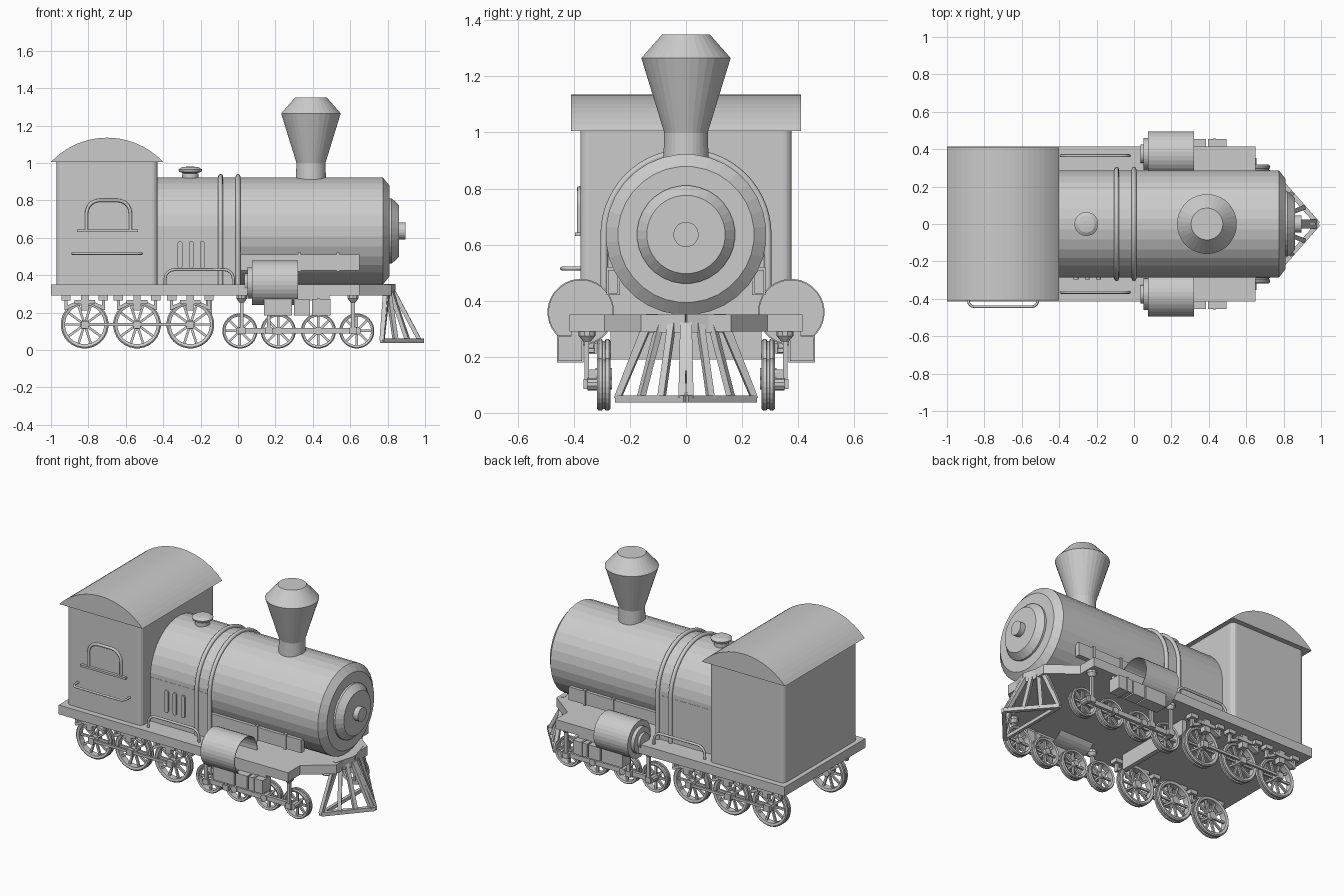
import bpy, bmesh, math
from mathutils import Vector, Matrix

if "Cube" in bpy.data.objects:
    bpy.data.objects.remove(bpy.data.objects["Cube"], do_unlink=True)

grey = bpy.data.materials.new("plain grey")
grey.use_nodes = True
grey.diffuse_color = (0.6, 0.6, 0.6, 1)
grey.node_tree.nodes["Principled BSDF"].inputs["Base Color"].default_value = (0.6, 0.6, 0.6, 1)


def add(name, bm):
    bmesh.ops.recalc_face_normals(bm, faces=bm.faces)
    me = bpy.data.meshes.new(name)
    bm.to_mesh(me)
    bm.free()
    me.materials.append(grey)
    ob = bpy.data.objects.new(name, me)
    bpy.context.collection.objects.link(ob)
    return ob


def put_box(bm, x, y, z):
    """Box from (min, max) pairs."""
    size = Vector((x[1] - x[0], y[1] - y[0], z[1] - z[0]))
    mid = Vector((sum(x), sum(y), sum(z))) / 2
    return bmesh.ops.create_cube(bm, size=1, matrix=Matrix.Translation(mid) @ Matrix.Diagonal((*size, 1)))


def box(name, x, y, z):
    bm = bmesh.new()
    put_box(bm, x, y, z)
    return add(name, bm)


def put_lathe(bm, prof, origin, axis, n=32, ring=False):
    """Spin (radius, distance) points round an axis; ring joins last to first."""
    rot = Vector((0, 0, 1)).rotation_difference(Vector(axis)).to_matrix()
    rows = []
    for r, h in prof:
        angles = [2 * math.pi * (i + 0.5) / n for i in range(n)]
        rows.append([bm.verts.new(Vector(origin) + rot @ Vector((r * math.cos(a), r * math.sin(a), h)))
                     for a in angles])
    pairs = list(zip(rows, rows[1:])) + ([(rows[-1], rows[0])] if ring else [])
    for a, b in pairs:
        for i in range(n):
            j = (i + 1) % n
            bm.faces.new((a[i], a[j], b[j], b[i]))
    if not ring:
        bm.faces.new(rows[0])
        bm.faces.new(rows[-1])


def lathe(name, prof, origin, axis, n=32, ring=False):
    bm = bmesh.new()
    put_lathe(bm, prof, origin, axis, n, ring)
    return add(name, bm)


def prism(name, outline, vec):
    """Extrude a flat outline along a vector."""
    bm = bmesh.new()
    face = bm.faces.new([bm.verts.new(p) for p in outline])
    out = bmesh.ops.extrude_face_region(bm, geom=[face])
    bmesh.ops.translate(bm, vec=vec, verts=[v for v in out["geom"] if isinstance(v, bmesh.types.BMVert)])
    return add(name, bm)


def put_bar(bm, p, q, w, d):
    p, q = Vector(p), Vector(q)
    rot = (q - p).to_track_quat('Z', 'Y').to_matrix().to_4x4()
    bmesh.ops.create_cube(bm, size=1, matrix=Matrix.Translation((p + q) / 2) @ rot
                          @ Matrix.Diagonal((w, d, (q - p).length, 1)))


def tube(name, pts, r):
    cu = bpy.data.curves.new(name, 'CURVE')
    cu.dimensions = '3D'
    cu.bevel_depth, cu.bevel_resolution, cu.use_fill_caps = r, 2, True
    sp = cu.splines.new('POLY')
    sp.points.add(len(pts) - 1)
    for s, p in zip(sp.points, pts):
        s.co = (*p, 1)
    tmp = bpy.data.objects.new(name, cu)
    me = bpy.data.meshes.new_from_object(tmp)
    bpy.data.objects.remove(tmp)
    bm = bmesh.new()
    bm.from_mesh(me)
    bpy.data.meshes.remove(me)
    ob = add(name, bm)
    ob.data.shade_smooth()
    return ob


def arc(cx, cy, r, a0, a1, n):
    return [(cx + r * math.cos(math.radians(a0 + (a1 - a0) * i / n)),
             cy + r * math.sin(math.radians(a0 + (a1 - a0) * i / n))) for i in range(n + 1)]


# Running plate, tapered at the nose, and cross beam beneath
half = [(-1, 0.415), (0.65, 0.415), (0.65, 0.29), (0.82, 0.16)]
prism("running_plate", [(x, -y, 0.29) for x, y in half] + [(x, y, 0.29) for x, y in half[::-1]], (0, 0, 0.06))
box("cross_beam", (-0.17, -0.14), (-0.27, 0.27), (0.19, 0.29))

# Cab with rounded corners, and arched roof
cab = box("cab", (-0.97, -0.43), (-0.377, 0.377), (0.35, 1.005))
bm = bmesh.new()
bm.from_mesh(cab.data)
upright = [e for e in bm.edges if abs(e.verts[0].co.z - e.verts[1].co.z) > 0.1]
bmesh.ops.bevel(bm, geom=upright, offset=0.03, segments=4, profile=0.5, affect='EDGES')
bm.to_mesh(cab.data)
bm.free()
rr = (0.3 ** 2 + 0.13 ** 2) / 0.26
spread = math.degrees(math.asin(0.3 / rr))
roof = arc(-0.7, 1.135 - rr, rr, 90 - spread, 90 + spread, 20)
prism("cab_roof", [(x, -0.41, z) for x, z in roof], (0, 0.82, 0))

# Cab side window, sill and grab rail
win = [(-0.81, 0.64)] + arc(-0.74, 0.73, 0.07, 180, 90, 5) + arc(-0.645, 0.73, 0.07, 90, 0, 5) + [(-0.575, 0.64)]
tube("window_frame", [(x, -0.38, z) for x, z in win], 0.009)
box("window_sill", (-0.86, -0.535), (-0.395, -0.37), (0.63, 0.643))
rail = [(-0.885, -0.37)] + arc(-0.855, -0.412, 0.03, 180, 270, 4) + arc(-0.545, -0.412, 0.03, 270, 360, 4) + [(-0.515, -0.37)]
tube("grab_rail", [(x, y, 0.515) for x, y in rail], 0.007)

# Boiler, stepped smokebox door and firebox
C = 0.636
lathe("boiler", [(0.287, -0.45), (0.287, 0.775), (0.243, 0.81)], (0, 0, C), (1, 0, 0))
lathe("smokebox_door", [(0.175, 0.8), (0.175, 0.822), (0.14, 0.86)], (0, 0, C), (1, 0, 0))
lathe("door_knob", [(0.045, 0.85), (0.045, 0.895)], (0, 0, C), (1, 0, 0), 20)
box("firebox", (-0.45, 0.0), (-0.287, 0.287), (0.34, C))
for x in (-0.093, 0.0):
    band = [(0.292, 0.35)] + arc(0, C, 0.292, 0, 180, 28) + [(-0.292, 0.35)]
    tube("boiler_band", [(x, y, z) for y, z in band], 0.013)

# Chimney and filler cap
lathe("chimney", [(0.082, 0.87), (0.078, 1.0), (0.16, 1.265), (0.085, 1.35)], (0.39, 0, 0), (0, 0, 1))
lathe("filler_cap", [(0.045, 0.9), (0.045, 0.943), (0.035, 0.945), (0.06, 0.952), (0.064, 0.965),
                     (0.045, 0.977), (0.02, 0.98)], (-0.255, 0, 0), (0, 0, 1), 24)

# Firebox louvres
for x in (-0.31, -0.25, -0.19):
    slot = arc(x, 0.57, 0.013, 0, 180, 6) + arc(x, 0.45, 0.013, 180, 360, 6)
    prism("louvre", [(a, -0.297, b) for a, b in slot], (0, 0.02, 0))

# Cow catcher: a V of slanted bars between top and bottom rails
bm = bmesh.new()
tip_top, tip_low = Vector((0.83, 0, 0.32)), Vector((0.985, 0, 0.05))
for s in (-1, 1):
    end_top, end_low = Vector((0.79, s * 0.14, 0.32)), Vector((0.77, s * 0.245, 0.05))
    put_bar(bm, tip_top, end_top, 0.025, 0.065)
    put_bar(bm, tip_low, end_low, 0.025, 0.025)
    for t in (0.06, 0.36, 0.66, 1):
        put_bar(bm, tip_top.lerp(end_top, t), tip_low.lerp(end_low, t), 0.024, 0.022)
    put_bar(bm, end_low, (0.8, s * 0.13, 0.32), 0.022, 0.022)
put_bar(bm, (0.77, -0.25, 0.05), (0.77, 0.25, 0.05), 0.02, 0.022)
add("cow_catcher", bm)


def wheel(name, x, s, r, spokes):
    """Flanged rim, hub and spokes."""
    bm = bmesh.new()
    o = (x, s * 0.293, r + 0.008)
    rim = [(r * 0.82, -0.02), (r * 0.94, -0.024), (r, -0.018), (r, -0.006), (r * 0.94, -0.004),
           (r * 0.94, 0.004), (r, 0.006), (r, 0.018), (r * 0.94, 0.024), (r * 0.82, 0.02)]
    put_lathe(bm, rim, o, (0, 1, 0), 28, True)
    put_lathe(bm, [(r * 0.2, -0.03), (r * 0.2, 0.03)], o, (0, 1, 0), 12)
    for i in range(spokes):
        a = 2 * math.pi * i / spokes
        d = Vector((math.cos(a), 0, math.sin(a)))
        put_bar(bm, Vector(o) + d * r * 0.15, Vector(o) + d * r * 0.86, 0.013, 0.013)
    add(name, bm)


for s, side in ((-1, "right"), (1, "left")):
    def span(a, b):
        return tuple(sorted((s * a, s * b)))

    # Rear wheels with springs and hangers
    for x in (-0.82, -0.54, -0.255):
        wheel(side + "_large_wheel", x, s, 0.128, 10)
        bm = bmesh.new()
        put_box(bm, (x - 0.055, x + 0.055), span(0.315, 0.365), (0.245, 0.268))
        put_box(bm, (x - 0.02, x + 0.02), span(0.32, 0.36), (0.21, 0.29))
        for k in (-1, 1):
            put_bar(bm, (x + k * 0.04, s * 0.34, 0.252), (x + k * 0.105, s * 0.34, 0.222), 0.03, 0.018)
            put_box(bm, (x + k * 0.1 - 0.008, x + k * 0.1 + 0.008), span(0.33, 0.35), (0.215, 0.29))
            put_box(bm, (x + k * 0.1 - 0.025, x + k * 0.1 + 0.025), span(0.315, 0.365), (0.265, 0.29))
        put_box(bm, (x - 0.02, x + 0.02), span(0.3, 0.345), (0.115, 0.155))
        add(side + "_spring", bm)
    box(side + "_rear_rod", (-0.82, -0.255), span(0.325, 0.338), (0.128, 0.144))

    # Front wheels, coupling rod and its supports
    for x in (0.01, 0.215, 0.43, 0.635):
        wheel(side + "_small_wheel", x, s, 0.094, 8)
        lathe(side + "_rod_pin", [(0.022, 0.3), (0.022, 0.352)], (x, 0, 0.102), (0, s, 0), 10)
    box(side + "_front_rod", (0.0, 0.645), span(0.325, 0.345), (0.088, 0.118))
    for x in (0.02, 0.165, 0.615):
        bm = bmesh.new()
        put_box(bm, (x - 0.02, x + 0.02), span(0.34, 0.365), (0.085, 0.12))
        put_box(bm, (x - 0.01, x + 0.01), span(0.345, 0.362), (0.1, 0.27))
        put_lathe(bm, [(0.014, 0.255), (0.03, 0.275), (0.03, 0.292)], (x, s * 0.353, 0), (0, 0, 1), 10)
        add(side + "_rod_support", bm)

    # Steam cylinder: open shell with a stepped rear end
    o = (0, s * 0.375, 0.359)
    lathe(side + "_cylinder", [(0.119, 0.075), (0.119, 0.32), (0.114, 0.32), (0.114, 0.075)], o, (1, 0, 0), 32, True)
    lathe(side + "_cylinder_end", [(0.05, 0.035), (0.05, 0.052), (0.085, 0.052), (0.085, 0.075),
                                   (0.115, 0.075), (0.115, 0.085)], o, (1, 0, 0), 32)

    # Hanging boxes below the plate
    for x0, x1 in ((0.14, 0.29), (0.3, 0.385), (0.395, 0.495)):
        box(side + "_tool_box", (x0, x1), span(0.37, 0.455), (0.185, 0.272))
    box(side + "_box_bracket", (0.14, 0.49), span(0.38, 0.41), (0.265, 0.295))
    box(side + "_box_strap", (0.425, 0.437), span(0.365, 0.46), (0.18, 0.277))

    # Side tank with straps
    box(side + "_side_tank", (0.0, 0.65), span(0.245, 0.278), (0.425, 0.51))
    for x in (0.33, 0.535):
        box(side + "_tank_strap", (x - 0.008, x + 0.008), span(0.235, 0.284), (0.42, 0.52))

    # Low hand rail on the plate
    low = [(-0.39, 0.35)] + arc(-0.34, 0.38, 0.05, 180, 90, 4) + arc(-0.075, 0.38, 0.05, 90, 0, 4) + [(-0.025, 0.35)]
    tube(side + "_hand_rail", [(x, s * 0.365, z) for x, z in low], 0.008)
